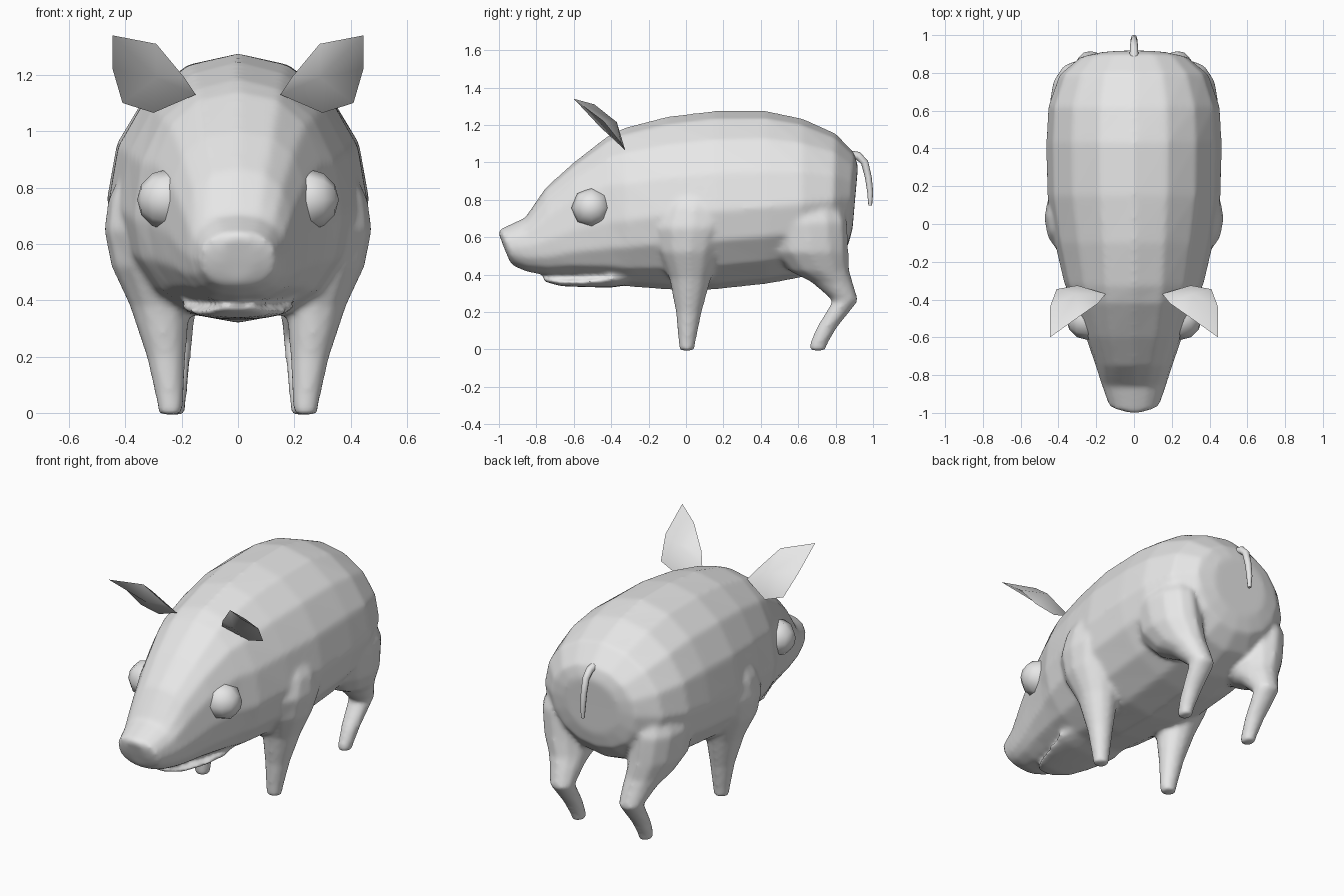
import bpy, bmesh
from math import sin, cos, pi, radians, copysign

old = bpy.data.objects.get("Cube")
if old:
    bpy.data.objects.remove(old)

grey = bpy.data.materials.new("light grey")
grey.use_nodes = True
colour = (0.8, 0.8, 0.8, 1)
grey.diffuse_color = colour
grey.node_tree.nodes["Principled BSDF"].inputs["Base Color"].default_value = colour


def finish(name, bm, angle=70):
    bmesh.ops.recalc_face_normals(bm, faces=bm.faces)
    mesh = bpy.data.meshes.new(name)
    bm.to_mesh(mesh)
    bm.free()
    mesh.materials.append(grey)
    obj = bpy.data.objects.new(name, mesh)
    bpy.context.collection.objects.link(obj)
    bpy.ops.object.select_all(action="DESELECT")
    obj.select_set(True)
    bpy.context.view_layer.objects.active = obj
    bpy.ops.object.shade_smooth_by_angle(angle=radians(angle))
    return obj


def loft(bm, rings):
    """Bridge equal rings of points and close both ends with fans."""
    loops = [[bm.verts.new(p) for p in ring] for ring in rings]
    n = len(rings[0])
    for a, b in zip(loops, loops[1:]):
        for i in range(n):
            j = (i + 1) % n
            bm.faces.new((a[i], a[j], b[j], b[i]))
    for end in (loops[0], loops[-1]):
        bmesh.ops.poke(bm, faces=[bm.faces.new(end)])


def trunk_ring(yt, zt, yb, zb, width, zm, square=1.0, sides=16):
    """Upright oval; a square value below 1 makes its corners fuller."""
    points = []
    for i in range(sides):
        t = 2 * pi * i / sides
        c = copysign(abs(cos(t)) ** square, cos(t))
        s = copysign(abs(sin(t)) ** square, sin(t))
        z = zm + c * (zt - zm if c > 0 else zm - zb)
        points.append((width * s, (yt + yb) / 2 + c * (yt - yb) / 2, z))
    return points


def leg_ring(side, z, y0, y1, x0, x1, sides=12):
    return [(side * ((x0 + x1) / 2 + (x1 - x0) / 2 * cos(2 * pi * i / sides)),
             (y0 + y1) / 2 + (y1 - y0) / 2 * sin(2 * pi * i / sides), z)
            for i in range(sides)]


# Body and head: top y, top z, bottom y, bottom z, half width, widest z
trunk = [
    (-1.005, .63, -.94, .465, .06, .54),
    (-.99, .645, -.92, .445, .135, .54, .9),
    (-.86, .705, -.85, .415, .17, .55, .85),
    (-.75, .865, -.74, .395, .205, .58, .8),
    (-.60, 1.0, -.60, .39, .255, .64, .78),
    (-.42, 1.14, -.42, .365, .32, .68, .85),
    (-.33, 1.185, -.30, .335, .37, .69, .95),
    (-.10, 1.245, -.10, .32, .42, .72),
    (.15, 1.275, .15, .32, .46, .74),
    (.43, 1.275, .43, .35, .465, .76),
    (.62, 1.235, .62, .385, .455, .78),
    (.80, 1.155, .78, .46, .395, .80),
    (.90, 1.05, .865, .55, .285, .81),
    (.92, .98, .89, .64, .18, .82),
]

# Lower jaw, running back into the throat
jaw = [
    (-.765, .383, -.755, .362, .06, .372),
    (-.66, .376, -.67, .338, .12, .36),
    (-.54, .375, -.54, .333, .165, .36),
    (-.40, .40, -.40, .33, .20, .38),
    (-.20, .46, -.20, .36, .18, .41),
]

# Legs: height, back and front y, inner and outer x
front_leg = [
    (-.006, -.037, .045, .197, .282),
    (.03, -.04, .05, .194, .287),
    (.20, -.055, .085, .185, .325),
    (.38, -.09, .135, .17, .385),
    (.52, -.15, .18, .17, .45),
    (.65, -.17, .23, .20, .476),
    (.76, -.13, .22, .22, .46),
    (.88, -.06, .15, .24, .40),
]
rear_leg = [
    (-.006, .66, .745, .187, .262),
    (.03, .66, .757, .184, .267),
    (.12, .70, .81, .175, .28),
    (.26, .785, .922, .16, .30),
    (.36, .67, .892, .15, .34),
    (.42, .55, .875, .14, .38),
    (.52, .46, .87, .14, .43),
    (.68, .42, .865, .16, .447),
    (.85, .50, .80, .20, .38),
]

# The lofts fuse into one soft skin
bm = bmesh.new()
loft(bm, [trunk_ring(*s) for s in trunk])
loft(bm, [trunk_ring(*s) for s in jaw])
for side in (1, -1):
    for leg in (front_leg, rear_leg):
        loft(bm, [leg_ring(side, *r) for r in leg])
body = finish("body_and_legs", bm)
fuse = body.modifiers.new("fuse", "REMESH")
fuse.mode = "VOXEL"
fuse.voxel_size = 0.014
fuse.use_smooth_shade = True
soften = body.modifiers.new("soften", "SMOOTH")
soften.factor = 0.5
soften.iterations = 8

# Ear rim, from inner root over the tip to outer root
ear_rim = [
    (.15, -.37, 1.13), (.19, -.42, 1.19), (.29, -.49, 1.31), (.445, -.60, 1.34),
    (.445, -.44, 1.22), (.41, -.345, 1.10), (.30, -.325, 1.065),
]


def ear(name, side):
    bm = bmesh.new()
    rim = [bm.verts.new((side * x, y, z)) for x, y, z in ear_rim]
    back = bm.verts.new((side * .31, -.37, 1.215))
    front = bm.verts.new((side * .29, -.46, 1.19))
    for a, b in zip(rim, rim[1:] + rim[:1]):
        bm.faces.new((a, b, back))
        bm.faces.new((b, a, front))
    finish(name, bm, 80)


def eye(name, side):
    bm = bmesh.new()
    bmesh.ops.create_uvsphere(bm, u_segments=8, v_segments=6, radius=.108)
    for v in bm.verts:
        x, y, z = v.co
        v.co = (side * (.25 + z), -.505 + x, .757 + y)
    finish(name, bm)


for label, side in (("left", 1), ("right", -1)):
    ear(label + "_ear", side)
    eye(label + "_eye", side)

# Tail, swept along a drooping path in the centre plane
path = [(.87, 1.04, .025), (.92, 1.035, .022), (.955, 1.0, .02),
        (.975, .92, .018), (.985, .84, .016), (.985, .77, .01)]
rings = []
for k, (y, z, r) in enumerate(path):
    ya, za, _ = path[max(k - 1, 0)]
    yb, zb, _ = path[min(k + 1, len(path) - 1)]
    length = ((yb - ya) ** 2 + (zb - za) ** 2) ** .5
    ny, nz = (za - zb) / length, (yb - ya) / length
    rings.append([(r * cos(pi * i / 4), y + r * sin(pi * i / 4) * ny,
                   z + r * sin(pi * i / 4) * nz) for i in range(8)])
bm = bmesh.new()
loft(bm, rings)
finish("tail", bm)
